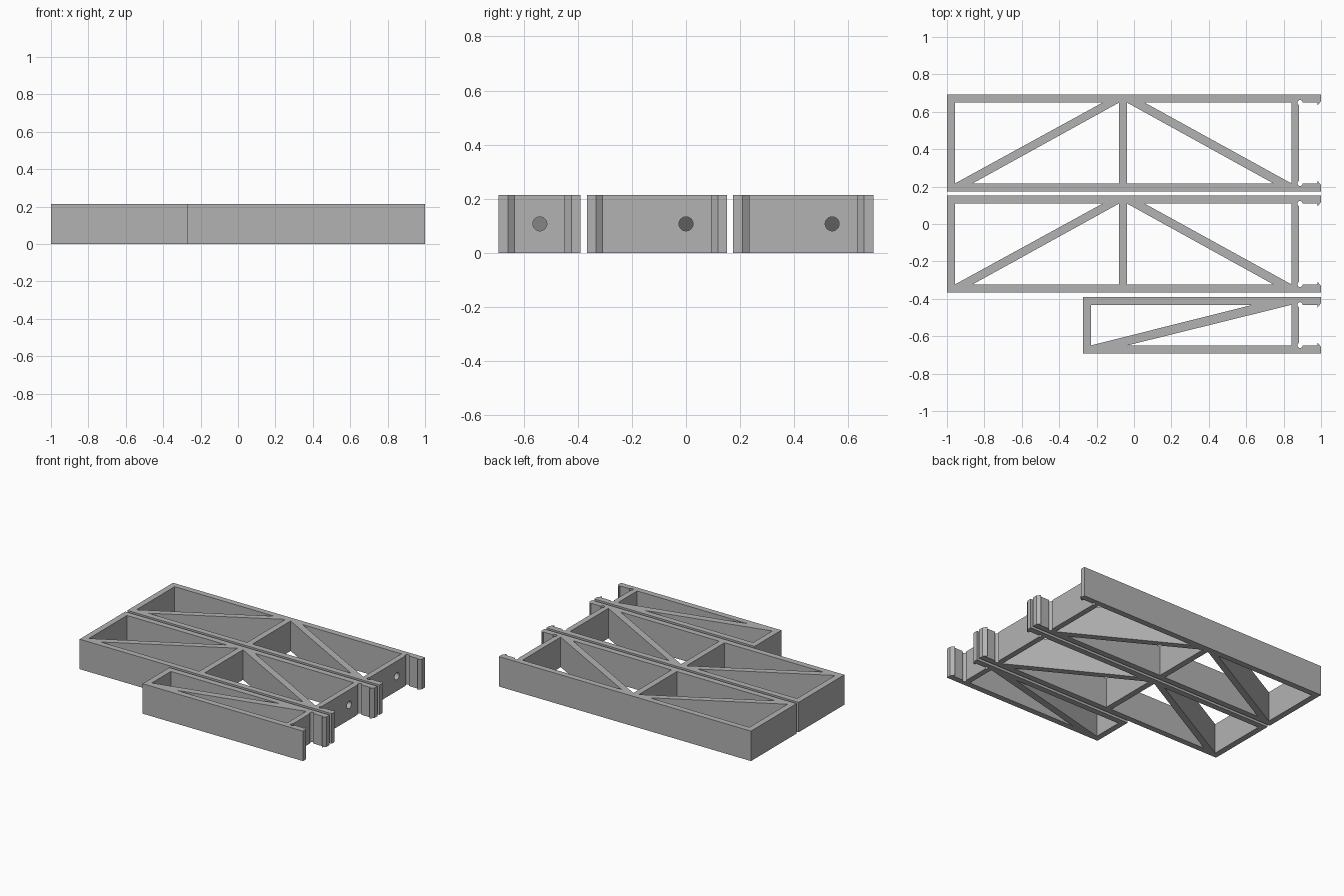
import bpy
import bmesh
from math import pi
from mathutils import Matrix

if "Cube" in bpy.data.objects:
    bpy.data.objects.remove(bpy.data.objects["Cube"])

H = 0.215       # height of every frame
T = 0.043       # wall thickness
WALL = 0.842    # inner face of the end wall
END = 0.882     # outer face of the end wall

grey = bpy.data.materials.new("plain grey")
grey.use_nodes = True
GREY = (0.45, 0.45, 0.45, 1)
grey.diffuse_color = GREY
grey.node_tree.nodes["Principled BSDF"].inputs["Base Color"].default_value = GREY


def add_prism(bm, points, z0, z1):
    """Extrude a flat outline from z0 up to z1."""
    face = bm.faces.new([bm.verts.new((x, y, z0)) for x, y in points])
    top = bmesh.ops.extrude_face_region(bm, geom=[face])["geom"]
    bmesh.ops.translate(bm, vec=(0, 0, z1 - z0),
                        verts=[v for v in top if isinstance(v, bmesh.types.BMVert)])


def to_object(bm, name):
    bmesh.ops.recalc_face_normals(bm, faces=bm.faces)
    mesh = bpy.data.meshes.new(name)
    bm.to_mesh(mesh)
    bm.free()
    mesh.materials.append(grey)
    obj = bpy.data.objects.new(name, mesh)
    bpy.context.collection.objects.link(obj)
    return obj


def cut(obj, cutter):
    cutter.hide_render = True
    mod = obj.modifiers.new("cut", 'BOOLEAN')
    mod.operation = 'DIFFERENCE'
    mod.solver = 'EXACT'
    mod.object = cutter
    bpy.context.view_layer.objects.active = obj
    bpy.ops.object.modifier_apply(modifier=mod.name)
    bpy.data.objects.remove(cutter)


def cylinder(bm, radius, depth, matrix):
    bmesh.ops.create_cone(bm, cap_ends=True, segments=24, radius1=radius,
                          radius2=radius, depth=depth, matrix=matrix)


def truss_frame(name, x0, y0, y1, hole_y, pockets):
    lo, hi = y0 + T, y1 - T
    # Outline with two barbed prongs
    outline = [(x0, y0), (1, y0), (1, lo - 0.009), (0.98, lo + 0.017), (0.98, lo),
               (END, lo), (END, hi),
               (0.98, hi), (0.98, hi - 0.017), (1, hi + 0.009), (1, y1), (x0, y1)]
    bm = bmesh.new()
    add_prism(bm, outline, 0, H)
    frame = to_object(bm, name)

    # Triangular pockets between the walls and the braces
    bm = bmesh.new()
    for pocket in pockets:
        add_prism(bm, [(x, hi if up else lo) for x, up in pocket], -0.1, H + 0.1)
    cut(frame, to_object(bm, name + "_pocket_cutter"))

    # Round reliefs at the prong roots and the hole in the end wall
    bm = bmesh.new()
    for y in (lo, hi):
        cylinder(bm, 0.014, 1, Matrix.Translation((END + 0.006, y, H / 2)))
    cylinder(bm, 0.026, 0.1, Matrix.Translation((0.86, hole_y, H / 2))
             @ Matrix.Rotation(pi / 2, 4, 'Y'))
    cut(frame, to_object(bm, name + "_hole_cutter"))


# Pocket corners: x, and whether the corner lies on the upper rail
wide = [[(-0.957, 1), (-0.957, 0), (-0.168, 1)],
        [(-0.863, 0), (-0.08, 0), (-0.08, 1)],
        [(-0.037, 1), (-0.037, 0), (0.745, 0)],
        [(0.057, 1), (WALL, 0), (WALL, 1)]]
short = [[(-0.23, 1), (-0.23, 0), (0.634, 1)],
         [(-0.035, 0), (WALL, 0), (WALL, 1)]]

truss_frame("back_truss_frame", -1, 0.174, 0.692, 0.54, wide)
truss_frame("middle_truss_frame", -1, -0.366, 0.152, 0, wide)
truss_frame("short_truss_frame", -0.272, -0.692, -0.389, -0.54, short)
